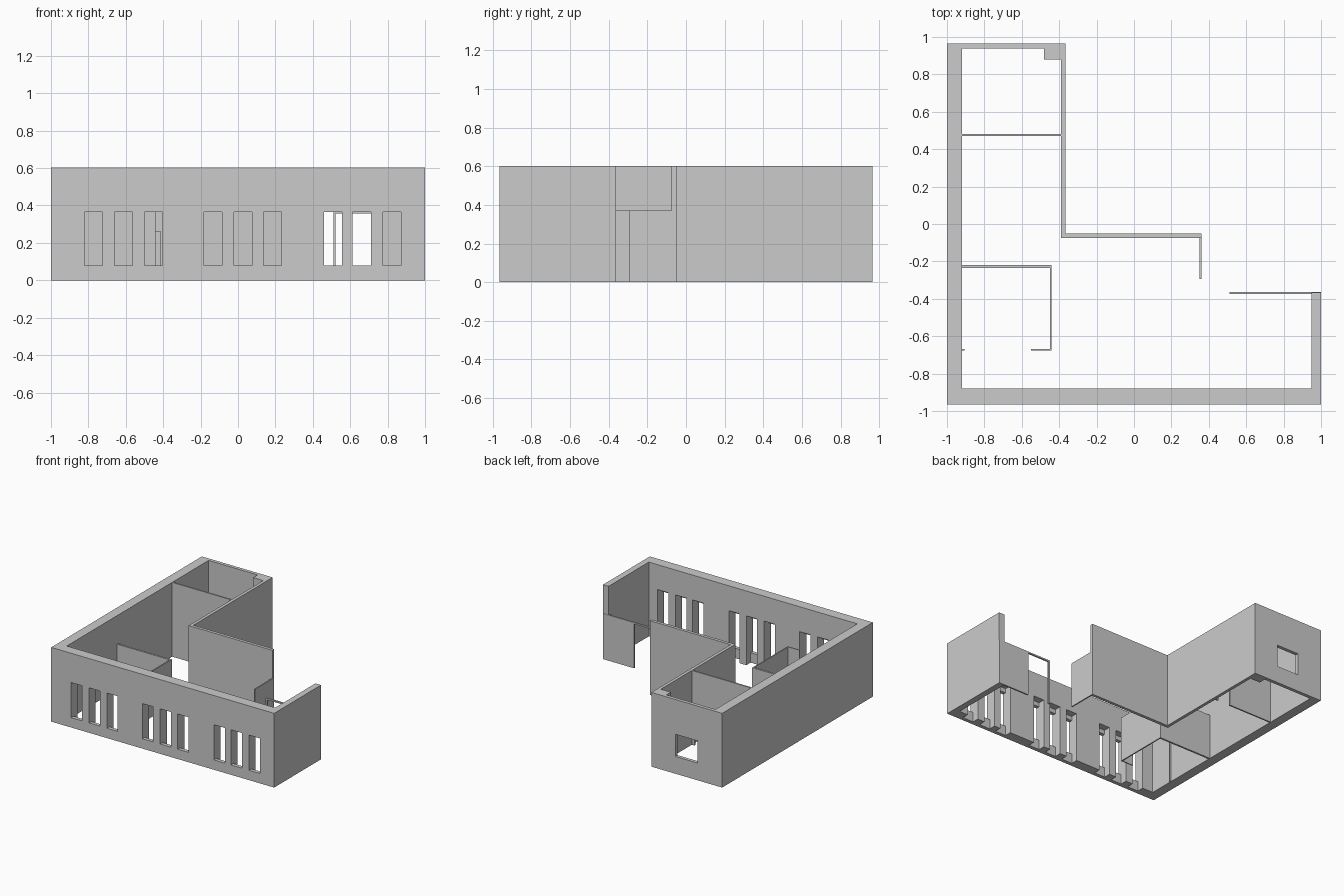
import bpy, bmesh

if "Cube" in bpy.data.objects:
    bpy.data.objects.remove(bpy.data.objects["Cube"])

WALL_H = 0.602   # full-height walls
LOW_H = 0.37     # low partitions


def prism(name, outline, z0, z1):
    """Extrude a flat outline from z0 to z1."""
    bm = bmesh.new()
    face = bm.faces.new([bm.verts.new((x, y, z0)) for x, y in outline])
    top = bmesh.ops.extrude_face_region(bm, geom=[face])["geom"]
    bmesh.ops.translate(bm, vec=(0, 0, z1 - z0),
                        verts=[v for v in top if isinstance(v, bmesh.types.BMVert)])
    bmesh.ops.recalc_face_normals(bm, faces=bm.faces)
    mesh = bpy.data.meshes.new(name)
    bm.to_mesh(mesh)
    bm.free()
    ob = bpy.data.objects.new(name, mesh)
    bpy.context.collection.objects.link(ob)
    return ob


def box(name, x0, x1, y0, y1, z0, z1):
    return prism(name, [(x0, y0), (x1, y0), (x1, y1), (x0, y1)], z0, z1)


def cut(target, *bounds):
    """Cut a box-shaped opening and remove the cutter."""
    cutter = box("cutter", *bounds)
    cutter.hide_render = True
    mod = target.modifiers.new("opening", 'BOOLEAN')
    mod.operation, mod.solver, mod.object = 'DIFFERENCE', 'EXACT', cutter
    bpy.context.view_layer.objects.active = target
    bpy.ops.object.modifier_apply(modifier=mod.name)
    bpy.data.objects.remove(cutter)


# Outer shell: front, left, back, wing and corner walls in one outline
shell = prism("outer_walls", [
    (1, -.365), (1, -.965), (-1, -.965), (-1, .965), (-.365, .965),
    (-.365, -.05), (.36, -.05), (.36, -.075), (-.39, -.075), (-.39, .88),
    (-.48, .88), (-.48, .937), (-.92, .937), (-.92, -.88), (.95, -.88),
    (.95, -.365)], 0, WALL_H)

# Front windows in three groups, each with a floor-length niche inside
for group in ((-.822, -.66, -.5), (-.182, -.022, .135), (.46, .613, .775)):
    for x in group:
        cut(shell, x, x + .097, -1.0, -.90, .08, .365)
        cut(shell, x, x + .097, -.935, -.86, -.05, .40)

# Back window
cut(shell, -.78, -.58, .90, 1.0, .14, .32)

# Full-height partition with a doorway
partition = box("back_partition", -.92, -.39, .47, .482, 0, WALL_H)
cut(partition, -.525, -.415, .4, .55, -.05, .26)

# Small room with an open front
box("room_back_wall", -.92, -.44, -.235, -.22, 0, LOW_H)
box("room_side_wall", -.45, -.44, -.67, -.235, 0, LOW_H)
box("room_front_wall", -.55, -.44, -.675, -.667, 0, LOW_H)
box("room_front_stub", -.92, -.905, -.675, -.667, 0, LOW_H)

# Low entrance walls and door frame
box("entrance_side_wall", .35, .36, -.295, -.075, 0, LOW_H)
entrance = box("entrance_wall", .51, .95, -.375, -.363, 0, LOW_H)
box("entrance_wall_end", .95, 1, -.366, -.363, 0, LOW_H)
cut(entrance, .522, .72, -.45, -.3, -.05, .358)
